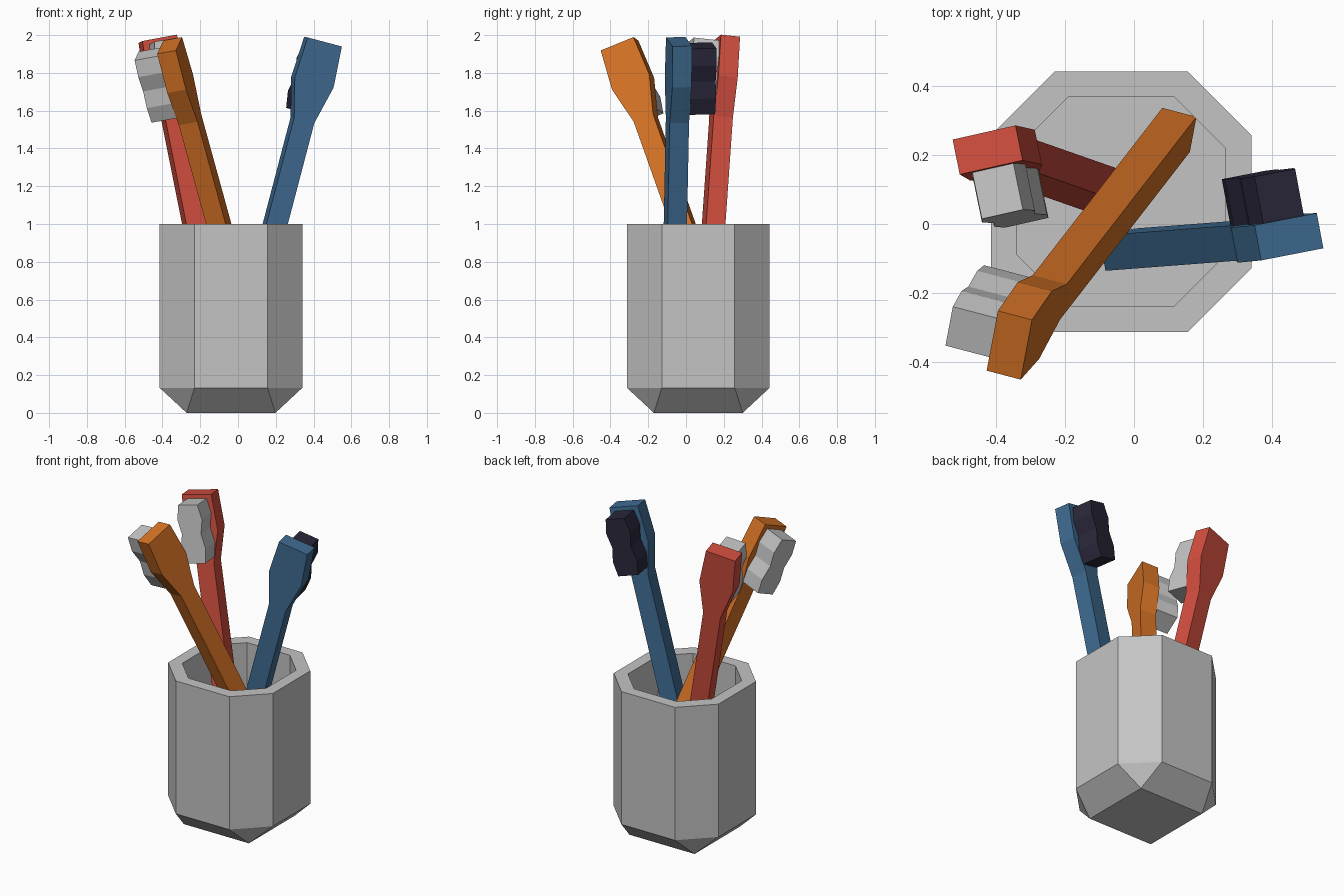
import bpy
import bmesh
from mathutils import Vector, Matrix

cube = bpy.data.objects.get("Cube")
if cube:
    bpy.data.objects.remove(cube, do_unlink=True)


def material(name, rgb):
    mat = bpy.data.materials.new(name)
    mat.use_nodes = True
    mat.diffuse_color = (*rgb, 1)
    mat.node_tree.nodes["Principled BSDF"].inputs["Base Color"].default_value = (*rgb, 1)
    return mat


grey = material("light grey", (0.55, 0.55, 0.55))
navy = material("dark navy", (0.023, 0.02, 0.042))
red = material("red", (0.63, 0.075, 0.048))
orange = material("orange", (0.67, 0.17, 0.019))
blue = material("blue", (0.05, 0.15, 0.29))


def loft(name, rings, mat, matrix=None):
    """Skin a stack of equal-sized rings and cap both ends."""
    bm = bmesh.new()
    loops = [[bm.verts.new(p) for p in ring] for ring in rings]
    for a, b in zip(loops, loops[1:]):
        for i in range(len(a)):
            j = (i + 1) % len(a)
            bm.faces.new((a[i], a[j], b[j], b[i]))
    bm.faces.new(loops[0])
    bm.faces.new(loops[-1])
    bmesh.ops.remove_doubles(bm, verts=bm.verts, dist=0.0005)
    bmesh.ops.recalc_face_normals(bm, faces=bm.faces)
    mesh = bpy.data.meshes.new(name)
    bm.to_mesh(mesh)
    bm.free()
    mesh.materials.append(mat)
    obj = bpy.data.objects.new(name, mesh)
    bpy.context.collection.objects.link(obj)
    if matrix:
        obj.matrix_world = matrix
    return obj


def cut_square(half, corner, z):
    """Square ring with its corners cut off."""
    h, c = half, corner
    pts = [(h, -c), (h, c), (c, h), (-c, h), (-h, c), (-h, -c), (-c, -h), (c, -h)]
    return [(x, y, z) for x, y in pts]


# Cup: square foot, eight-sided wall, rim and hollow inside
loft("cup", [
    cut_square(0.235, 0.235, 0),
    cut_square(0.378, 0.193, 0.133),
    cut_square(0.378, 0.193, 1.0),
    cut_square(0.303, 0.154, 1.0),
    cut_square(0.303, 0.154, 0.08),
], grey, Matrix.Translation((-0.037, 0.065, 0)))

# Brush profiles: (distance below the tip, half width)
HANDLE = [(0, 0.095), (0.222, 0.108), (0.43, 0.056), (1.93, 0.056)]
BRISTLES = [(0.025, 0.062), (0.115, 0.08), (0.205, 0.062), (0.295, 0.08), (0.385, 0.066)]


def slab(profile, near, far):
    """Rectangular rings along the brush, from near to far in depth."""
    return [[(-w, near, -s), (w, near, -s), (w, far, -s), (-w, far, -s)]
            for s, w in profile]


def toothbrush(name, tip, axis, facing, body, bristle):
    up = Vector(axis).normalized()
    out = Vector(facing)
    out = (out - up * out.dot(up)).normalized()
    side = out.cross(up)
    frame = Matrix((side, out, up)).transposed().to_4x4()
    frame.translation = tip
    loft(name + "_brush_handle", slab(HANDLE, -0.052, 0.052), body, frame)
    loft(name + "_brush_bristles", slab(BRISTLES, 0.05, 0.19), bristle, frame)


# Three brushes leaning in the cup
toothbrush("blue", (0.45, -0.037, 1.965), (0.262, 0.02, 1), (-0.184, 0.981, 0.026), blue, navy)
toothbrush("orange", (-0.362, -0.352, 1.945), (-0.275, -0.355, 1), (-0.96, 0.25, -0.17), orange, grey)
toothbrush("red", (-0.425, 0.215, 1.98), (-0.2, 0.07, 1), (0.2, -0.97, 0.1), red, grey)
